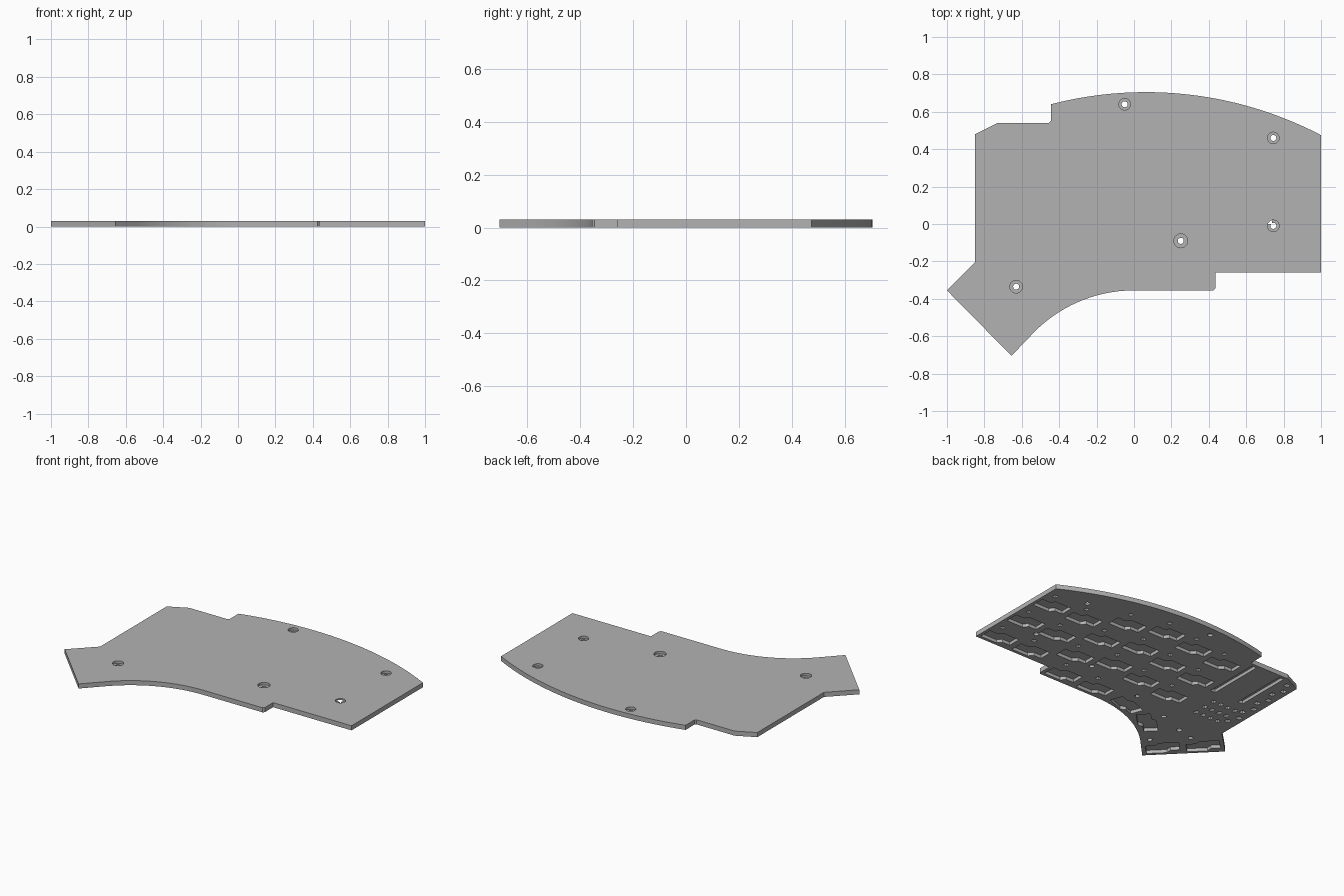
import bpy, bmesh, math
from mathutils import Matrix, Vector

cube = bpy.data.objects.get("Cube")
if cube:
    bpy.data.objects.remove(cube, do_unlink=True)

THICK, DEPTH, PITCH = 0.03, 0.021, 0.241

grey = bpy.data.materials.new("plain grey")
grey.use_nodes = True
grey.diffuse_color = (0.45, 0.45, 0.45, 1)
grey.node_tree.nodes["Principled BSDF"].inputs["Base Color"].default_value = (0.45, 0.45, 0.45, 1)


def arc(cx, cy, r, start, end, steps):
    angles = [math.radians(start + (end - start) * i / steps) for i in range(steps + 1)]
    return [(cx + r * math.cos(a), cy + r * math.sin(a)) for a in angles]


def arc_through(a, b, c, steps):
    # Arc from a to c passing through b
    a, b, c = Vector(a), Vector(b), Vector(c)
    ab, ac = b - a, c - a
    d = 2 * (ab.x * ac.y - ab.y * ac.x)
    centre = a + Vector((ac.y * ab.length_squared - ab.y * ac.length_squared,
                         ab.x * ac.length_squared - ac.x * ab.length_squared)) / d
    ends = [math.degrees(math.atan2(p.y - centre.y, p.x - centre.x)) for p in (a, c)]
    return arc(centre.x, centre.y, (a - centre).length, ends[0], ends[1], steps)


def prism(bm, points, z0, z1, matrix=Matrix()):
    low = [bm.verts.new(matrix @ Vector((x, y, z0))) for x, y in points]
    high = [bm.verts.new(matrix @ Vector((x, y, z1))) for x, y in points]
    faces = [bm.faces.new(low), bm.faces.new(high)]
    for i in range(len(points)):
        j = (i + 1) % len(points)
        faces.append(bm.faces.new((low[i], low[j], high[j], high[i])))
    bmesh.ops.recalc_face_normals(bm, faces=faces)


def box(x, y, w, h):
    return [(x - w / 2, y - h / 2), (x + w / 2, y - h / 2),
            (x + w / 2, y + h / 2), (x - w / 2, y + h / 2)]


def make_object(name, bm):
    mesh = bpy.data.meshes.new(name)
    bm.to_mesh(mesh)
    bm.free()
    mesh.materials.append(grey)
    obj = bpy.data.objects.new(name, mesh)
    bpy.context.scene.collection.objects.link(obj)
    return obj


# Plate outline, clockwise from the rear right corner
outline = [(-0.85, 0.48), (-0.73, 0.54), (-0.455, 0.54), (-0.445, 0.55)]
outline += arc_through((-0.445, 0.64), (0.06, 0.705), (1.0, 0.475), 40)
outline += [(1.0, -0.26), (0.435, -0.26), (0.435, -0.345), (0.425, -0.355)]
outline += arc(0, -1.105, 0.75, 90, 135, 20)
outline += [(-0.655, -0.705), (-1.0, -0.355), (-0.85, -0.205)]
bm = bmesh.new()
prism(bm, outline, 0, THICK)
plate = make_object("bottom_plate", bm)

# Stepped socket pocket under each key, with a small pocket beside it
socket = [(0.1, -0.1), (-0.02, -0.1), (-0.045, -0.072), (-0.1, -0.072),
          (-0.1, 0.012), (0.02, 0.012), (0.04, -0.015), (0.1, -0.015)]
keys = []
for column, shift in enumerate((0, 0, 0.12, 0.19, 0.15, 0.12)):
    for row in range(3):
        keys.append((0.88 - column * PITCH, -0.14 + shift + row * PITCH, 0))
keys += [(0.31, -0.235, 0), (0.065, -0.235, 0), (-0.22, -0.27, 22),
         (-0.83, -0.36, -45), (-0.66, -0.53, -45), (-0.46, -0.36, 45)]
pockets = bmesh.new()
for x, y, turn in keys:
    place = Matrix.Translation((x, y, 0)) @ Matrix.Rotation(math.radians(turn), 4, "Z")
    prism(pockets, socket, -0.02, DEPTH, place)
    prism(pockets, box(0.065, 0.06, 0.025, 0.025), -0.02, DEPTH, place)

# Controller pin trenches and the small solder pockets near the side
for x in (-0.49, -0.7):
    prism(pockets, box(x, 0.33, 0.035, 0.38), -0.02, DEPTH)
for i in range(9):
    prism(pockets, box(-0.78 - 0.03 * (i % 2), -0.07 + i * 0.068, 0.03, 0.03), -0.02, DEPTH)
for i in range(4):
    for y in (-0.11, -0.03, 0.05):
        prism(pockets, box(-0.57 - 0.055 * i, y, 0.025, 0.03), -0.02, DEPTH)

# Counterbored screw holes
bores, holes = bmesh.new(), bmesh.new()
for x, y, r in ((-0.05, 0.64, 0.031), (0.745, 0.46, 0.031), (0.745, -0.01, 0.031),
                (0.25, -0.09, 0.037), (-0.63, -0.335, 0.034)):
    prism(bores, arc(x, y, r, 0, 345, 23), 0.014, 0.06)
    prism(holes, arc(x, y, 0.016, 0, 345, 23), -0.03, 0.07)

for name, cutter_mesh in (("pocket_cutter", pockets), ("bore_cutter", bores), ("hole_cutter", holes)):
    cutter = make_object(name, cutter_mesh)
    cutter.hide_render = True
    cutter.hide_viewport = True
    cut = plate.modifiers.new(name, "BOOLEAN")
    cut.operation = "DIFFERENCE"
    cut.solver = "EXACT"
    cut.use_self = True
    cut.object = cutter
